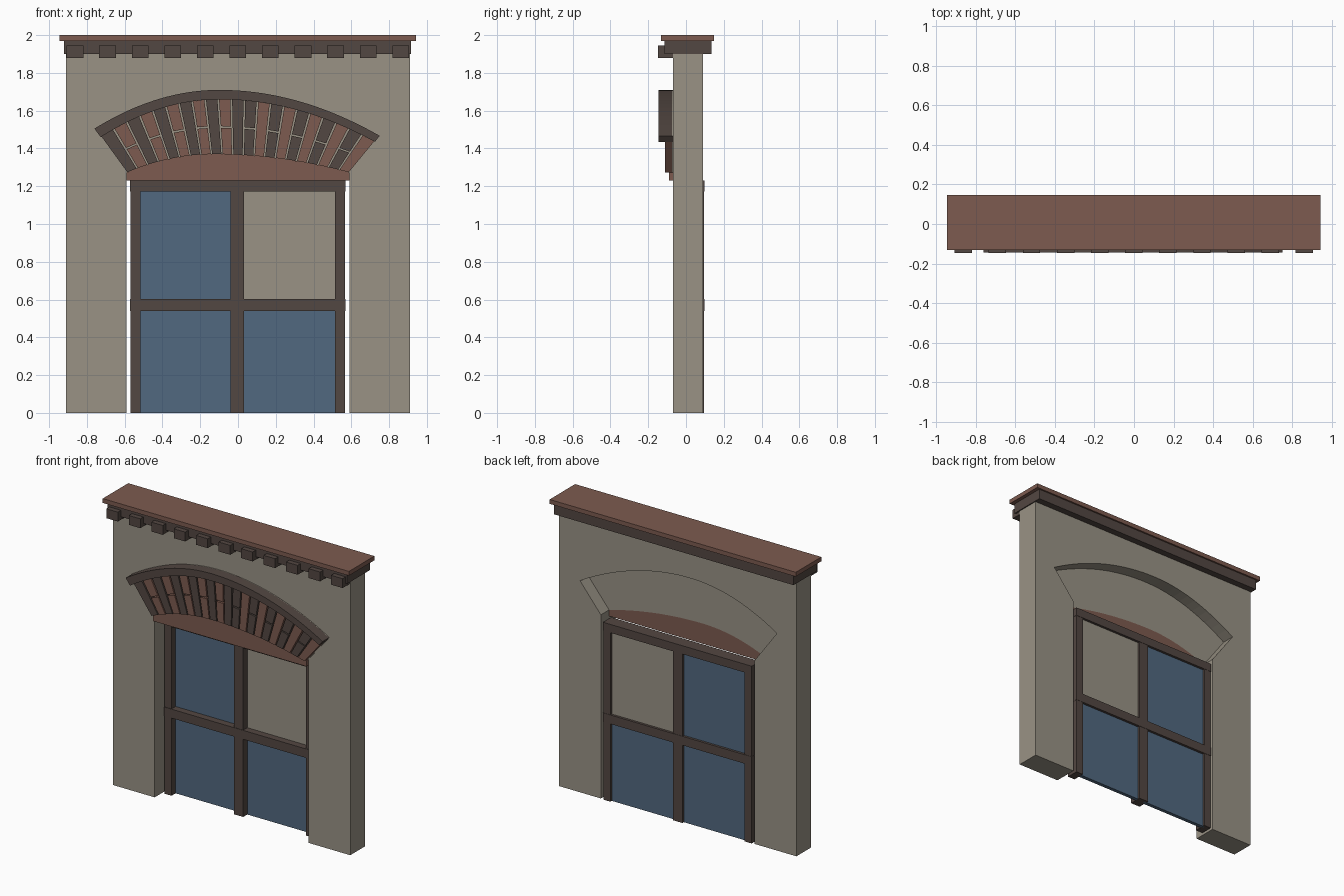
import bpy, bmesh

cube = bpy.data.objects.get("Cube")
if cube:
    bpy.data.objects.remove(cube, do_unlink=True)


def material(name, rgb):
    m = bpy.data.materials.new(name)
    m.use_nodes = True
    m.diffuse_color = (*rgb, 1)
    m.node_tree.nodes["Principled BSDF"].inputs["Base Color"].default_value = (*rgb, 1)
    return m


PLASTER = material("plaster", (0.32, 0.29, 0.235))
CLAY = material("terracotta", (0.205, 0.104, 0.079))
DARK = material("dark_brown", (0.086, 0.063, 0.054))
GLASS = material("blue_glass", (0.083, 0.14, 0.215))


def prism(name, outline, y0, y1, mat):
    """Extrude an (x, z) outline from y0 back to y1."""
    bm = bmesh.new()
    face = bm.faces.new([bm.verts.new((x, y0, z)) for x, z in outline])
    ext = bmesh.ops.extrude_face_region(bm, geom=[face])
    verts = [v for v in ext["geom"] if isinstance(v, bmesh.types.BMVert)]
    bmesh.ops.translate(bm, verts=verts, vec=(0, y1 - y0, 0))
    bmesh.ops.recalc_face_normals(bm, faces=bm.faces)
    mesh = bpy.data.meshes.new(name)
    bm.to_mesh(mesh)
    bm.free()
    mesh.materials.append(mat)
    obj = bpy.data.objects.new(name, mesh)
    bpy.context.collection.objects.link(obj)
    return obj


def box(name, x0, x1, y0, y1, z0, z1, mat):
    return prism(name, [(x0, z0), (x1, z0), (x1, z1), (x0, z1)], y0, y1, mat)


def arch(left, peak, right):
    """Lopsided arch through three points, as a function of t from 0 to 1."""
    def point(t):
        x = left[0] + t * (right[0] - left[0])
        end = left if x < peak[0] else right
        u = (x - peak[0]) / (end[0] - peak[0])
        return (x, peak[1] + (end[1] - peak[1]) * u * u)
    return point


def sample(curve, n=28):
    return [curve(i / n) for i in range(n + 1)]


outer = arch((-0.76, 1.505), (-0.1, 1.71), (0.75, 1.467))
inner = arch((-0.727, 1.46), (-0.1, 1.66), (0.725, 1.435))
lower = arch((-0.59, 1.273), (-0.13, 1.37), (0.59, 1.273))

# Wall with the door and arch opening
prism("wall", [(-0.91, 0), (-0.91, 1.9), (0.91, 1.9), (0.91, 0), (0.59, 0)]
      + [lower(1)] + sample(outer)[::-1] + [lower(0), (-0.59, 0)],
      -0.07, 0.09, PLASTER)

# Arch: recessed backing, tympanum and hood moulding
prism("arch_backing", sample(lower) + sample(outer)[::-1], -0.075, 0.0, PLASTER)
prism("tympanum", [(-0.59, 1.23)] + sample(lower) + [(0.59, 1.23)], -0.09, 0.0, CLAY)
prism("arch_hood", sample(inner) + sample(outer)[::-1], -0.145, -0.068, DARK)

# Fan of bricks, every second one split in two
COUNT, GAP = 21, 0.003


def blend(t, h):
    a, b = lower(t), inner(t)
    return (a[0] + h * (b[0] - a[0]), a[1] + h * (b[1] - a[1]))


for k in range(COUNT):
    t0, t1 = k / COUNT + GAP, (k + 1) / COUNT - GAP
    clay = (k % 2 == 1) if k < 11 else (k % 2 == 0)
    spans = [(0, 0.48), (0.51, 1)] if k % 2 else [(0, 1)]
    for h0, h1 in spans:
        prism("arch_brick", [blend(t0, h0), blend(t1, h0), blend(t1, h1), blend(t0, h1)],
              -0.11, -0.07, CLAY if clay else DARK)

# Cornice with dentils
box("cornice_cap", -0.945, 0.943, -0.132, 0.147, 1.97, 2.0, CLAY)
box("cornice_base", -0.92, 0.917, -0.113, 0.136, 1.9, 1.97, DARK)
for i in range(11):
    x = -0.863 + i * 0.1724
    box("dentil", x - 0.044, x + 0.044, -0.147, -0.068, 1.88, 1.945, DARK)

# Window frame
FRONT, BACK = 0.01, 0.095
for name, x0, x1 in (("left_post", 0.513, 0.567), ("mullion", -0.039, 0.033),
                     ("right_post", -0.57, -0.517)):
    box(name, x0, x1, FRONT, BACK, 0, 1.2, DARK)
for name, z0, z1 in (("transom", 0.54, 0.602), ("head_rail", 1.172, 1.23)):
    box(name, -0.572, 0.569, FRONT - 0.003, BACK + 0.002, z0, z1, DARK)

# Panes: three glazed, one plain panel
for x0, x1 in ((-0.53, -0.02), (0.02, 0.53)):
    for z0, z1 in ((0, 0.56), (0.58, 1.19)):
        blind = x0 > 0 and z0 > 0
        box("blind_panel" if blind else "glass_pane", x0, x1, 0.055, 0.08, z0, z1,
            PLASTER if blind else GLASS)
